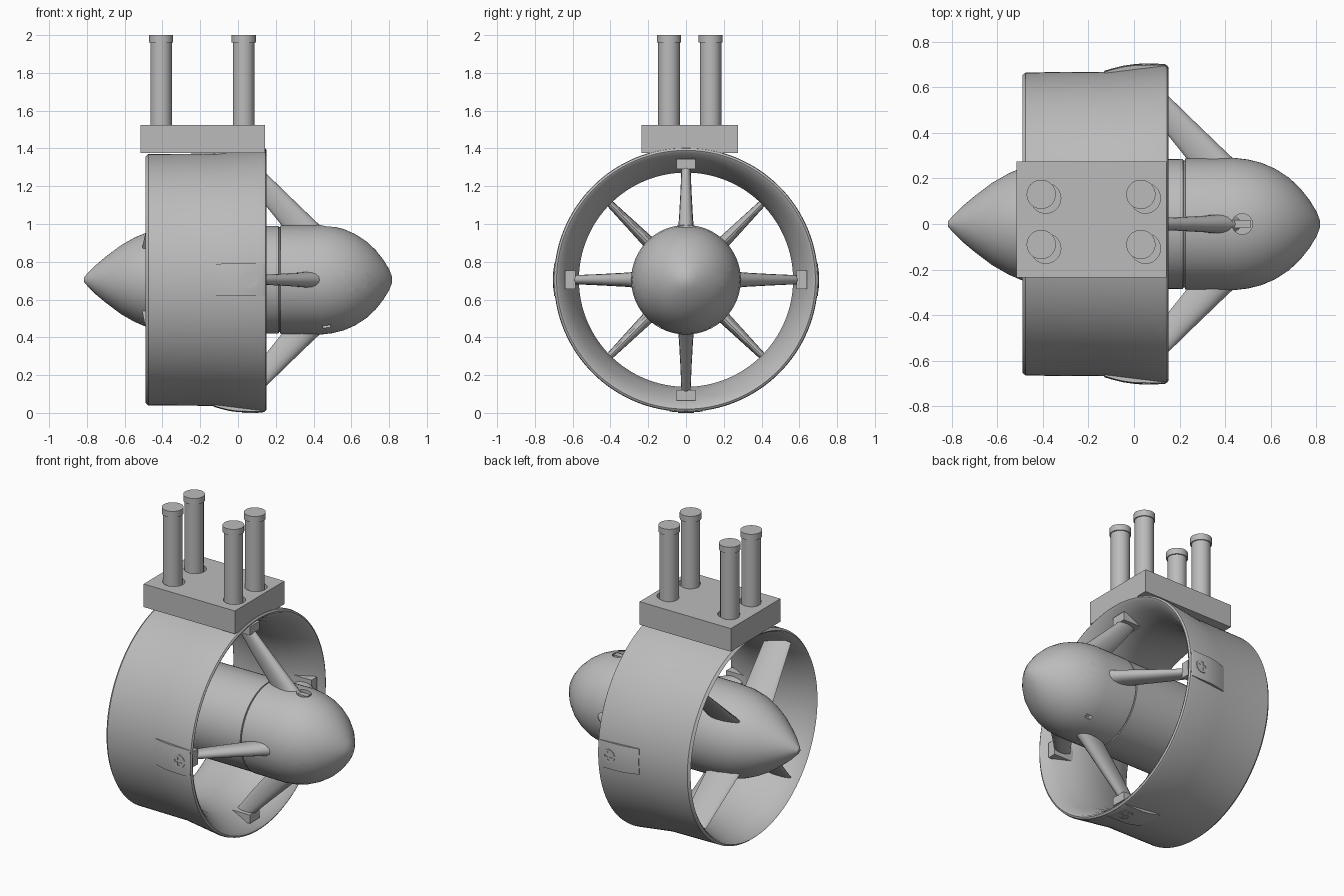
import bpy, bmesh, math
from mathutils import Matrix, Vector

if "Cube" in bpy.data.objects:
    bpy.data.objects.remove(bpy.data.objects["Cube"], do_unlink=True)

AXIS_Z = 0.705
grey = bpy.data.materials.new("plain_grey")
grey.use_nodes = True
grey.diffuse_color = (0.5, 0.5, 0.5, 1)
grey.node_tree.nodes["Principled BSDF"].inputs["Base Color"].default_value = (0.5, 0.5, 0.5, 1)


def finish(name, bm, turn=0.0, raised=True):
    """Turn about the x axis, lift to the hub axis and link."""
    bm.transform(Matrix.Rotation(turn, 4, "X"))
    if raised:
        bm.transform(Matrix.Translation((0, 0, AXIS_Z)))
    bmesh.ops.recalc_face_normals(bm, faces=bm.faces)
    for f in bm.faces:
        f.smooth = True
    me = bpy.data.meshes.new(name)
    bm.to_mesh(me)
    bm.free()
    me.set_sharp_from_angle(angle=math.radians(32))
    me.materials.append(grey)
    ob = bpy.data.objects.new(name, me)
    bpy.context.scene.collection.objects.link(ob)
    return ob


def loft(rings, wrap, caps):
    """Skin a list of equal point rings; wrap closes the list on itself."""
    bm = bmesh.new()
    vs = [[bm.verts.new(p) for p in ring] for ring in rings]
    n = len(vs[0])
    for i in range(len(vs) if wrap else len(vs) - 1):
        a, b = vs[i], vs[(i + 1) % len(vs)]
        for j in range(n):
            k = (j + 1) % n
            bm.faces.new((a[j], a[k], b[k], b[j]))
    if caps:
        bm.faces.new(vs[0])
        bm.faces.new(vs[-1])
    return bm


def revolve(profile, steps=96, arc=None):
    """Sweep a closed (x, radius) profile about x, fully or over a small arc."""
    count = steps if arc is None else steps + 1
    rings = []
    for i in range(count):
        a = math.tau * i / steps if arc is None else arc * (2 * i / steps - 1)
        rings.append([(x, r * math.sin(a), r * math.cos(a)) for x, r in profile])
    return loft(rings, arc is None, arc is not None)


def blade(sections):
    """Loft rounded sections given as (radius, x_start, x_end, thickness)."""
    rings = []
    for r, x0, x1, t in sections:
        mid, half = (x0 + x1) / 2, (x1 - x0) / 2
        ring = []
        for i in range(20):
            a = math.tau * i / 20
            c = math.cos(a)
            ring.append((mid + half * c, t / 2 * math.sin(a) * (1 + 0.3 * c), r))
        rings.append(ring)
    return loft(rings, False, True)


def box(lo, hi):
    bm = bmesh.new()
    bmesh.ops.create_cube(bm, size=1)
    lo, hi = Vector(lo), Vector(hi)
    bm.transform(Matrix.Translation((lo + hi) / 2) @ Matrix.Diagonal((*(hi - lo), 1)))
    return bm


def cylinder(radius, base, length, along_x=False, steps=40):
    bm = bmesh.new()
    bmesh.ops.create_cone(bm, cap_ends=True, segments=steps, radius1=radius, radius2=radius, depth=length)
    bm.transform(Matrix.Translation((0, 0, length / 2)))
    if along_x:
        bm.transform(Matrix.Rotation(math.pi / 2, 4, "Y"))
    bm.transform(Matrix.Translation(base))
    return bm


def cut(ob, cutter):
    """Boolean the cutter out of the part and discard the cutter."""
    mod = ob.modifiers.new("cut", "BOOLEAN")
    mod.operation, mod.solver, mod.object = "DIFFERENCE", "EXACT", cutter
    cutter.hide_render = True
    dg = bpy.context.evaluated_depsgraph_get()
    me = bpy.data.meshes.new_from_object(ob.evaluated_get(dg))
    ob.modifiers.clear()
    ob.data = me
    me.set_sharp_from_angle(angle=math.radians(32))
    bpy.data.objects.remove(cutter, do_unlink=True)


# Duct ring with thin lips and a narrower throat
finish("duct_ring", revolve([
    (-0.49, 0.652), (-0.475, 0.665), (-0.12, 0.668), (0.13, 0.699), (0.145, 0.696), (0.152, 0.685),
    (0.145, 0.672), (0.08, 0.63), (0.0, 0.59), (-0.1, 0.567), (-0.2, 0.567), (-0.3, 0.585),
    (-0.4, 0.615), (-0.48, 0.642)], 128))

# Hub: pointed tail, body with seam, rounded nose
hub_profile = [
    (-0.815, 0.012), (-0.8, 0.03), (-0.75, 0.08), (-0.7, 0.122), (-0.62, 0.182), (-0.55, 0.222),
    (-0.47, 0.256), (-0.38, 0.276), (-0.28, 0.283), (0.215, 0.285), (0.217, 0.278), (0.223, 0.278),
    (0.225, 0.288), (0.44, 0.29), (0.5, 0.283), (0.56, 0.268), (0.62, 0.242), (0.68, 0.203),
    (0.73, 0.156), (0.77, 0.105), (0.8, 0.056), (0.815, 0.018)]
hub = finish("hub", loft([[(x, r * math.sin(math.tau * i / 64), r * math.cos(math.tau * i / 64))
                           for i in range(64)] for x, r in hub_profile], False, True))

# Counterbored screw holes on both sides of the nose
for side, y in (("left", -0.232), ("right", 0.232)):
    cut(hub, finish("bore", cylinder(0.048, (0.49, y, 0), 0.5, True)))
    screw = finish("nose_screw_" + side, cylinder(0.027, (0.48, y, 0), 0.06, True, 24))
    cut(screw, finish("socket", cylinder(0.014, (0.515, y, 0), 0.1, True, 6)))

# Small slots on top and underneath the nose
cut(hub, finish("slot", cylinder(0.045, (0.475, 0, 0.255), 0.1)))
finish("top_latch", box((0.42, -0.018, 0.2), (0.51, 0.018, 0.278)))
for turn in (150, 210):
    cut(hub, finish("slot", box((0.45, -0.012, 0.26), (0.49, 0.012, 0.35)), math.radians(turn)))

# Four swept struts, each with an inner foot, outer clamp plate and cross screw
for i in range(4):
    turn = i * math.pi / 2
    finish(f"strut_{i}", blade([(0.25, 0.26, 0.475, 0.085), (0.32, 0.205, 0.40, 0.072),
                                (0.45, 0.10, 0.265, 0.058), (0.64, -0.04, 0.07, 0.042)]), turn)
    finish(f"strut_foot_{i}", box((-0.05, -0.05, 0.585), (0.12, 0.05, 0.64)), turn)
    finish(f"clamp_plate_{i}", revolve([(-0.13, 0.65), (-0.13, 0.672), (-0.09, 0.684), (-0.05, 0.694),
                                        (0, 0.701), (0.13, 0.703), (0.142, 0.698), (0.142, 0.68)],
                                       10, 0.124), turn)
    head = finish(f"clamp_screw_{i}", cylinder(0.043, (0.065, 0, 0.68), 0.025), turn)
    for a, b in ((0.028, 0.007), (0.007, 0.028)):
        cut(head, finish("groove", box((0.065 - a, -b, 0.69), (0.065 + a, b, 0.75)), turn))

# Four straight fins at the tail, between the struts
for i in range(4):
    finish(f"tail_fin_{i}", blade([(0.22, -0.51, -0.29, 0.07), (0.62, -0.45, -0.27, 0.032)]),
           math.pi / 4 + i * math.pi / 2)

# Mounting block with loose holes and four capped bolts
block = finish("mount_block", box((-0.515, -0.235, 1.375), (0.142, 0.275, 1.525)), raised=False)
for x in (-0.407, 0.03):
    for y in (-0.09, 0.13):
        cut(block, finish("hole", cylinder(0.066, (x + 0.02, y - 0.017, 1.42), 0.3), raised=False))
        finish("bolt_shaft", cylinder(0.057, (x, y, 1.4), 0.57), raised=False)
        finish("bolt_cap", cylinder(0.064, (x, y, 1.96), 0.04), raised=False)
